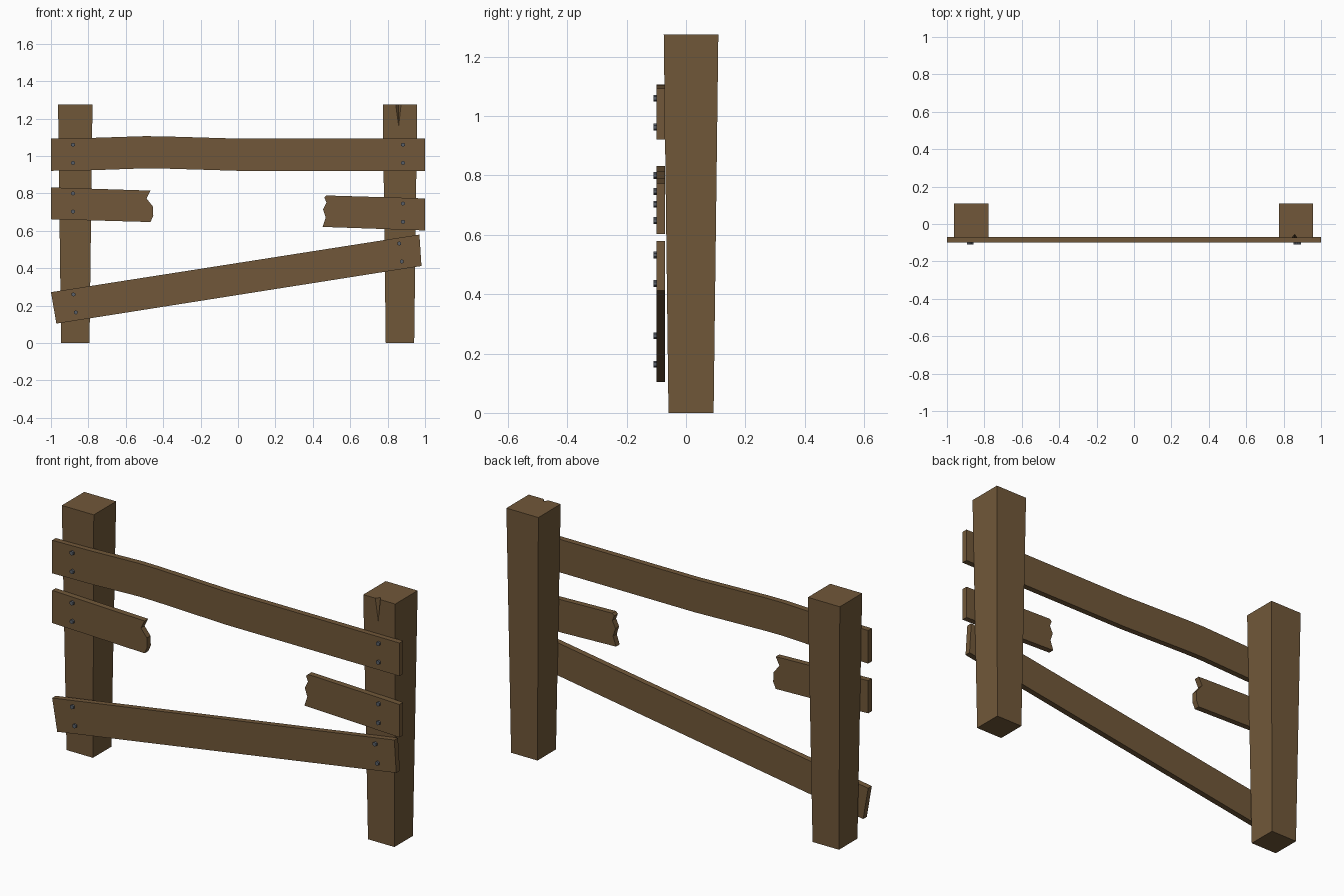
import bpy, bmesh, math
from mathutils import Matrix

if "Cube" in bpy.data.objects:
    bpy.data.objects.remove(bpy.data.objects["Cube"])


def material(name, color):
    m = bpy.data.materials.new(name)
    m.diffuse_color = (*color, 1)
    m.use_nodes = True
    m.node_tree.nodes["Principled BSDF"].inputs["Base Color"].default_value = m.diffuse_color
    return m


WOOD = material("weathered_wood", (0.165, 0.097, 0.041))
IRON = material("iron", (0.10, 0.115, 0.14))


def finish(name, bm, mat):
    bmesh.ops.recalc_face_normals(bm, faces=bm.faces)
    me = bpy.data.meshes.new(name)
    bm.to_mesh(me)
    bm.free()
    me.materials.append(mat)
    ob = bpy.data.objects.new(name, me)
    bpy.context.collection.objects.link(ob)
    return ob


# Posts: taper towards the ground, optionally split at the top front edge
def post(name, cx, cracked=False, cy=0.017, h=1.275):
    bm = bmesh.new()

    def ring(r, z):
        return [bm.verts.new((cx + sx * r, cy + sy * r, z))
                for sx, sy in ((-1, -1), (1, -1), (1, 1), (-1, 1))]
    b, t = ring(0.076, 0), ring(0.092, h)
    bm.faces.new(b)
    for i in (1, 2, 3):
        j = (i + 1) % 4
        bm.faces.new((b[i], b[j], t[j], t[i]))
    if cracked:
        yf = cy - 0.092
        left, right, back, tip = [bm.verts.new(p) for p in (
            (0.843, yf, h), (0.872, yf, h), (0.859, yf + 0.02, h),
            (0.859, yf + 0.0145 * 0.1, 1.16))]
        bm.faces.new((b[0], b[1], t[1], right, tip, left, t[0]))
        bm.faces.new((t[0], left, back, right, t[1], t[2], t[3]))
        bm.faces.new((left, tip, back))
        bm.faces.new((back, tip, right))
    else:
        bm.faces.new((b[0], b[1], t[1], t[0]))
        bm.faces.new(t)
    finish(name, bm, WOOD)


post("left_post", -0.87)
post("right_post", 0.866, cracked=True)


# Planks: front outline (x, z) extruded in y
def plank(name, outline, y0=-0.10, y1=-0.07):
    bm = bmesh.new()
    f = bm.faces.new([bm.verts.new((x, y0, z)) for x, z in outline])
    ext = bmesh.ops.extrude_face_region(bm, geom=[f], use_keep_orig=True)
    for v in ext["geom"]:
        if isinstance(v, bmesh.types.BMVert):
            v.co.y = y1
    finish(name, bm, WOOD)


plank("top_rail", [(-1, 0.921), (-0.78, 0.924), (-0.5, 0.934), (-0.4, 0.933), (0, 0.921), (1, 0.921),
                   (1, 1.093), (0, 1.093), (-0.4, 1.105), (-0.5, 1.106), (-0.78, 1.097), (-1, 1.093)])
plank("broken_rail_left", [(-1, 0.662), (-0.468, 0.647), (-0.453, 0.68), (-0.455, 0.73),
                           (-0.489, 0.773), (-0.468, 0.815), (-1, 0.832)])
plank("broken_rail_right", [(0.452, 0.621), (1, 0.602), (1, 0.773), (0.473, 0.789), (0.462, 0.778),
                            (0.473, 0.751), (0.455, 0.714), (0.469, 0.671)])
plank("slanted_rail", [(-0.971, 0.104), (0.981, 0.412), (0.97, 0.58), (-1, 0.272)])

# Bolts: short hexagonal heads
bolts = [(-0.882, 1.06), (-0.882, 0.963), (0.882, 1.06), (0.882, 0.963),
         (-0.882, 0.8), (-0.882, 0.703), (0.882, 0.746), (0.882, 0.648),
         (-0.88, 0.26), (-0.867, 0.164), (0.862, 0.532), (0.876, 0.436)]
bm = bmesh.new()
for x, z in bolts:
    bmesh.ops.create_cone(bm, cap_ends=True, segments=6, radius1=0.0115, radius2=0.0115, depth=0.015,
                          matrix=Matrix.Translation((x, -0.1025, z)) @ Matrix.Rotation(math.pi / 2, 4, 'X'))
finish("bolts", bm, IRON)
